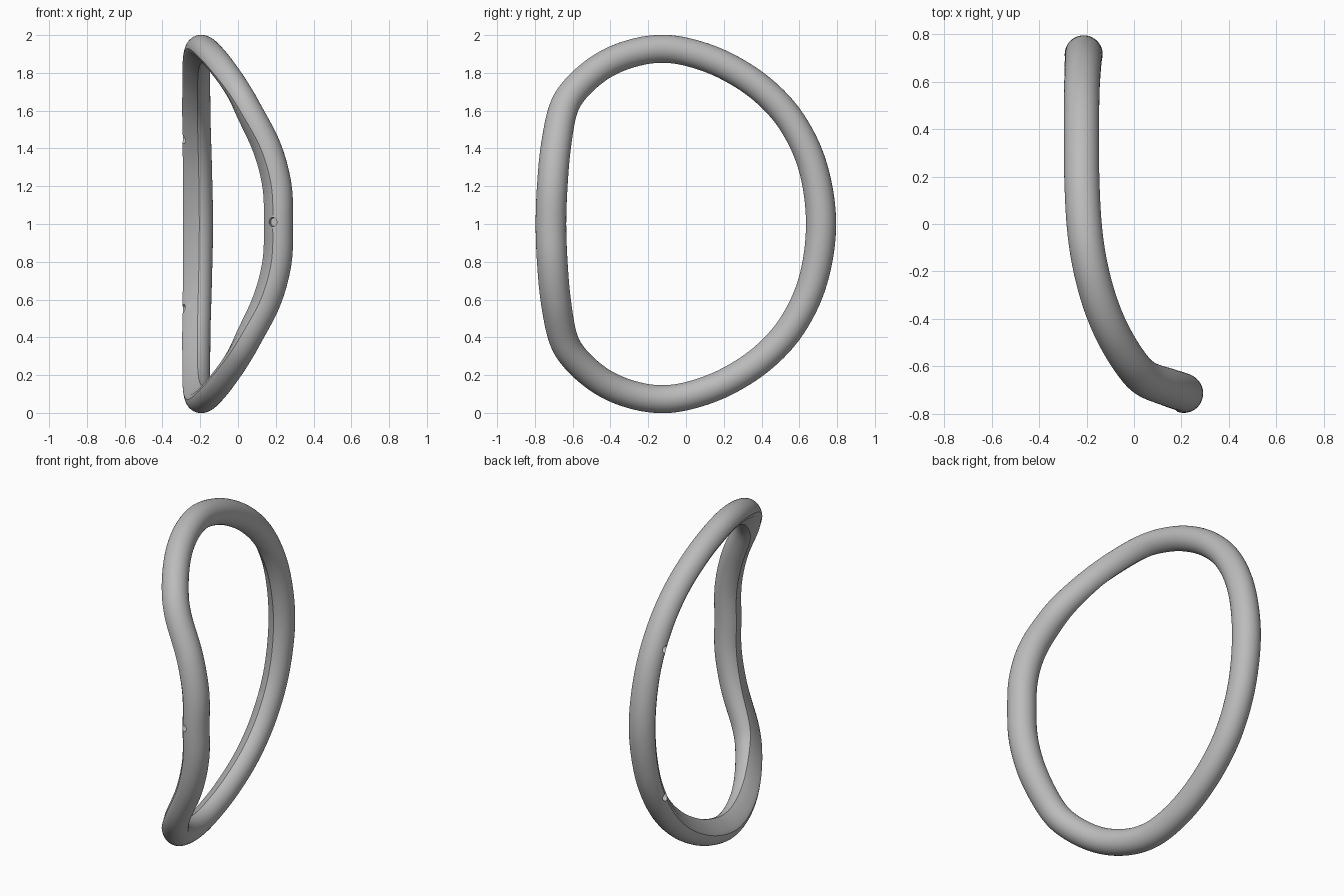
import bpy, bmesh, math
from mathutils import Vector

cube = bpy.data.objects.get("Cube")
if cube:
    bpy.data.objects.remove(cube, do_unlink=True)

grey = bpy.data.materials.new("plain grey")
grey.use_nodes = True
grey.diffuse_color = (0.5, 0.5, 0.5, 1)
grey.node_tree.nodes["Principled BSDF"].inputs["Base Color"].default_value = (0.5, 0.5, 0.5, 1)

# Upper half of the centre line: x, y, height above middle, twist in degrees, radius
half = [
    (0.21, -0.715, 0.0, 70, 0.081),
    (0.203, -0.708, 0.2, 70, 0.081),
    (0.15, -0.69, 0.4, 67, 0.08),
    (0.05, -0.652, 0.6, 58, 0.077),
    (-0.015, -0.585, 0.715, 47, 0.075),
    (-0.09, -0.46, 0.825, 30, 0.074),
    (-0.147, -0.32, 0.893, 18, 0.074),
    (-0.188, -0.16, 0.926, 11, 0.074),
    (-0.21, 0.0, 0.912, 6, 0.074),
    (-0.22, 0.2, 0.842, 2, 0.074),
    (-0.221, 0.4, 0.715, 0, 0.074),
    (-0.22, 0.56, 0.54, 0, 0.075),
    (-0.215, 0.672, 0.3, 0, 0.077),
    (-0.212, 0.715, 0.0, 0, 0.08),
]
upper = [Vector(p) for p in half]
lower = [Vector((p[0], p[1], -p[2], p[3], p[4])) for p in half[-2:0:-1]]
loop = upper + lower


def spline(t):
    """Closed smooth curve through the loop points."""
    i, u = int(t), t - int(t)
    a, b, c, d = (loop[(i + k) % len(loop)] for k in (-1, 0, 1, 2))
    return 0.5 * (2 * b + (c - a) * u + (2 * a - 5 * b + 4 * c - d) * u * u
                  + (3 * b - a - 3 * c + d) * u ** 3)


def frame(t):
    """Centre, inward direction, side direction and radius of the tube."""
    p = spline(t)
    ahead, behind = spline(t + 0.01), spline(t - 0.01 + len(loop))
    tangent = Vector((ahead - behind)[:3]).normalized()
    twist = math.radians(p[3])
    side = Vector((-math.cos(twist), -math.sin(twist), 0))
    side = (side - tangent * side.dot(tangent)).normalized()
    inward = tangent.cross(side)
    centre = Vector((p[0], p[1], p[2] + 1))
    if inward.dot(Vector((-0.2, 0, 1)) - centre) < 0:
        inward = -inward
    return centre, inward, side, p[4]


# Round section with one flat cut, sharp at the inner edge and soft at the other
start, end = math.radians(-5), math.radians(80)
middle, spread = (start + end) / 2, (end - start) / 2
section = [(math.cos(start), math.sin(start))]
soft = math.radians(70)
flat_radius = math.cos(spread) / math.cos(soft - middle)
section.append((flat_radius * math.cos(soft), flat_radius * math.sin(soft)))
first, last, count = math.radians(91), math.radians(347), 32
for i in range(count + 1):
    a = first + (last - first) * i / count
    section.append((math.cos(a), math.sin(a)))

# Sweep the section around the loop
bm = bmesh.new()
rings = []
steps = len(loop) * 8
for s in range(steps):
    centre, inward, side, r = frame(s / 8)
    rings.append([bm.verts.new(centre + r * (u * inward + v * side)) for u, v in section])
n = len(section)
for s in range(steps):
    here, after = rings[s], rings[(s + 1) % steps]
    for k in range(n):
        m = (k + 1) % n
        bm.faces.new((here[k], here[m], after[m], after[k]))
bmesh.ops.recalc_face_normals(bm, faces=bm.faces)
mesh = bpy.data.meshes.new("bent_ring")
bm.to_mesh(mesh)
bm.free()
ring = bpy.data.objects.new("bent_ring", mesh)
bpy.context.collection.objects.link(ring)
mesh.materials.append(grey)

# Three small screw holes on the side: one at the front, two at the back
cutters = []
for t in (0.05, 11.4, 14.6):
    centre, inward, side, r = frame(t)
    bpy.ops.mesh.primitive_cylinder_add(vertices=24, radius=0.024, depth=0.08,
                                        location=centre + side * r)
    cutter = bpy.context.object
    cutter.name = "hole_cutter"
    cutter.rotation_euler = side.to_track_quat('Z', 'Y').to_euler()
    cutter.hide_render = True
    cutter.data.materials.append(grey)
    cut = ring.modifiers.new("hole", 'BOOLEAN')
    cut.operation = 'DIFFERENCE'
    cut.solver = 'EXACT'
    cut.object = cutter
    cutters.append(cutter)

bpy.ops.object.select_all(action='DESELECT')
ring.select_set(True)
bpy.context.view_layer.objects.active = ring
for name in [m.name for m in ring.modifiers]:
    bpy.ops.object.modifier_apply(modifier=name)
for cutter in cutters:
    bpy.data.objects.remove(cutter, do_unlink=True)
bpy.ops.object.shade_smooth_by_angle(angle=math.radians(30))
